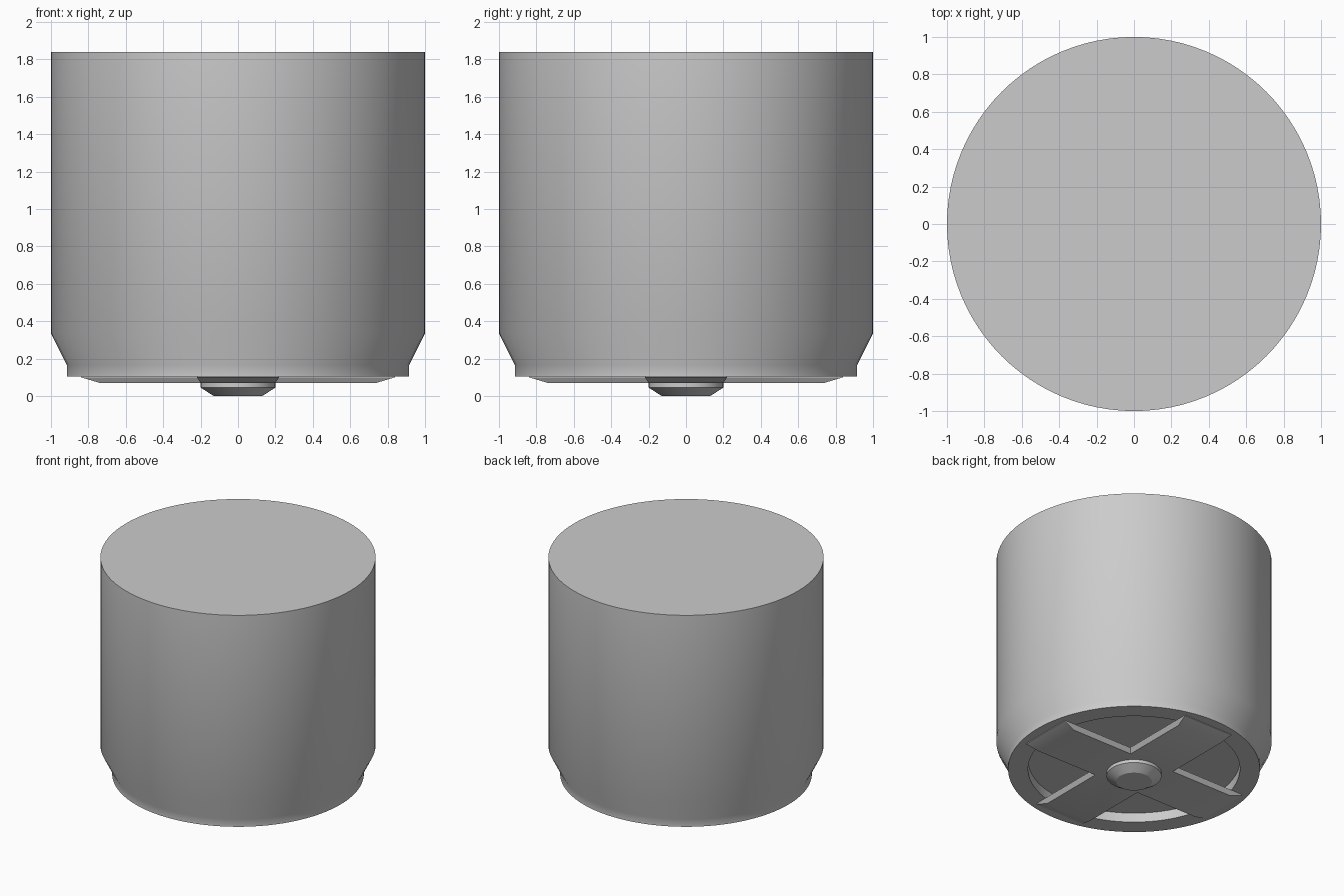
import bpy, bmesh, math

if "Cube" in bpy.data.objects:
    bpy.data.objects.remove(bpy.data.objects["Cube"], do_unlink=True)

grey = bpy.data.materials.new("plain grey")
grey.use_nodes = True
colour = (0.6, 0.6, 0.6, 1)
grey.diffuse_color = colour
grey.node_tree.nodes["Principled BSDF"].inputs["Base Color"].default_value = colour


def finish(name, bm):
    bmesh.ops.recalc_face_normals(bm, faces=bm.faces)
    mesh = bpy.data.meshes.new(name)
    bm.to_mesh(mesh)
    bm.free()
    mesh.materials.append(grey)
    obj = bpy.data.objects.new(name, mesh)
    bpy.context.collection.objects.link(obj)
    bpy.ops.object.select_all(action='DESELECT')
    obj.select_set(True)
    bpy.context.view_layer.objects.active = obj
    bpy.ops.object.shade_smooth_by_angle(angle=math.radians(30))
    return obj


def turned(name, profile, sides):
    """Solid of revolution from (radius, height) rings, capped at both ends."""
    bm = bmesh.new()
    rings = [[bm.verts.new((r * math.cos(2 * math.pi * i / sides),
                            r * math.sin(2 * math.pi * i / sides), z))
              for i in range(sides)] for r, z in profile]
    for low, high in zip(rings, rings[1:]):
        for i in range(sides):
            j = (i + 1) % sides
            bm.faces.new((low[i], low[j], high[j], high[i]))
    bm.faces.new(rings[0])
    bm.faces.new(rings[-1])
    return finish(name, bm)


def cross_outline(length, half):
    """Twelve corners of a plus shape."""
    quarter = [(half, half), (half, length), (-half, length)]
    points = []
    for _ in range(4):
        points += quarter
        quarter = [(-y, x) for x, y in quarter]
    return points


def tapered_cross(name, layers):
    bm = bmesh.new()
    rings = [[bm.verts.new((x, y, z)) for x, y in cross_outline(length, half)]
             for length, half, z in layers]
    for low, high in zip(rings, rings[1:]):
        for i in range(len(low)):
            j = (i + 1) % len(low)
            bm.faces.new((low[i], low[j], high[j], high[i]))
    bm.faces.new(rings[0])
    bm.faces.new(rings[-1])
    return finish(name, bm)


# Drum with tapered foot and a shallow recess underneath
turned("drum_body", [(0.77, 0.18), (0.77, 0.105), (0.915, 0.105), (0.915, 0.165),
                     (1.0, 0.335), (1.0, 1.84)], 96)

# Bevelled cross brace spanning the recess
tapered_cross("cross_brace", [(0.74, 0.2, 0.07), (0.84, 0.22, 0.1), (0.84, 0.22, 0.106)])

# Central stud
turned("centre_stud", [(0.13, 0.0), (0.2, 0.045), (0.2, 0.105)], 48)
